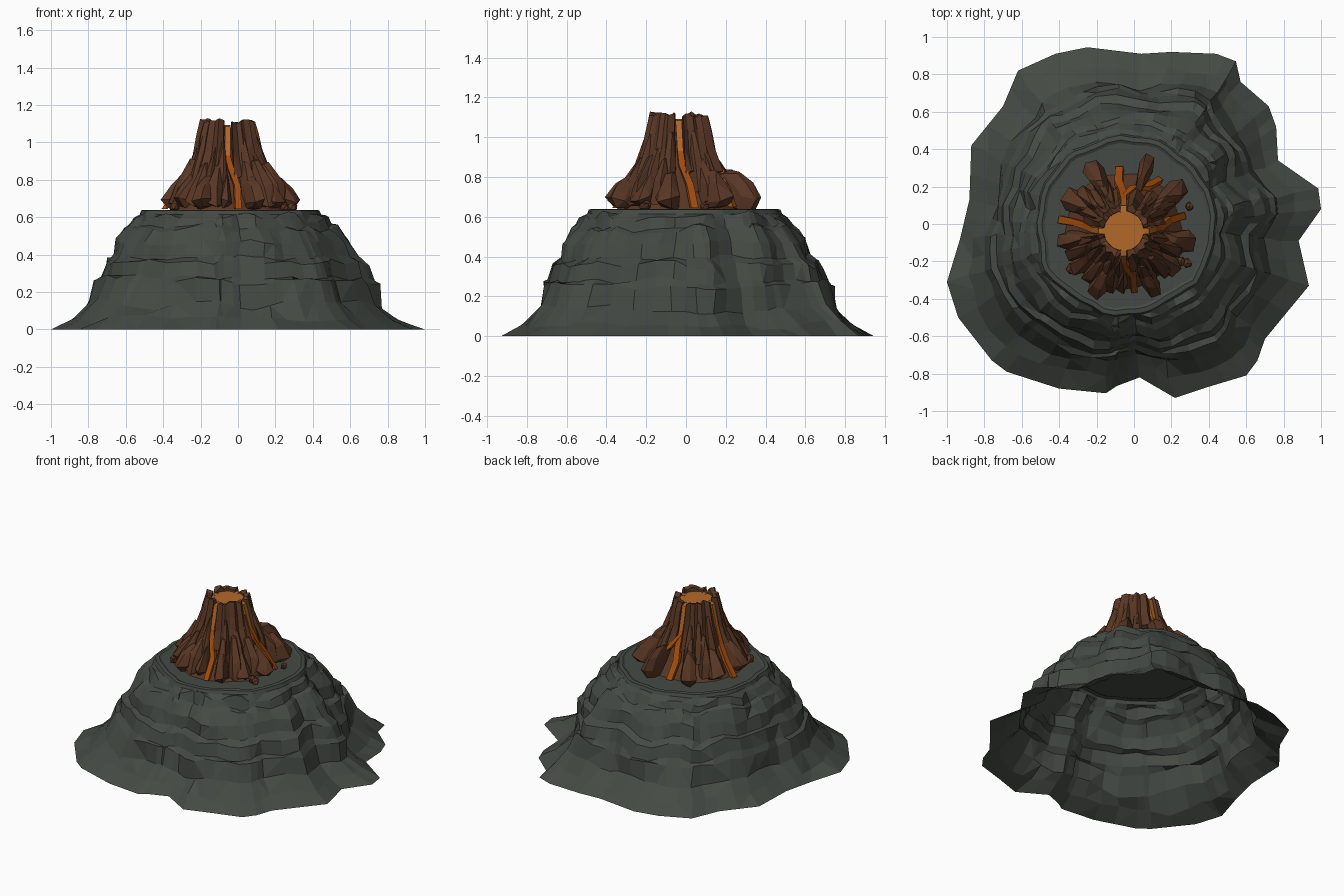
import bpy, bmesh, math, random
from mathutils import Vector, noise

if "Cube" in bpy.data.objects:
    bpy.data.objects.remove(bpy.data.objects["Cube"])

random.seed(7)
CX, CY = -0.055, -0.037          # axis of the inner cone


def material(name, rgb):
    m = bpy.data.materials.new(name)
    m.diffuse_color = (*rgb, 1)
    m.use_nodes = True
    m.node_tree.nodes["Principled BSDF"].inputs["Base Color"].default_value = m.diffuse_color
    return m


STONE = material("grey stone", (0.058, 0.068, 0.058))
ROCK = material("brown rock", (0.100, 0.038, 0.018))
LAVA = material("orange lava", (0.36, 0.072, 0.004))
GLOW = material("bright lava", (0.45, 0.14, 0.022))


def finish(bm, name, *mats):
    bmesh.ops.recalc_face_normals(bm, faces=bm.faces[:])
    me = bpy.data.meshes.new(name)
    bm.to_mesh(me)
    bm.free()
    for m in mats:
        me.materials.append(m)
    ob = bpy.data.objects.new(name, me)
    bpy.context.collection.objects.link(ob)
    return ob


def loft(bm, rings):
    """Bridge equal-length closed rings of points; return the vertex rings."""
    vr = [[bm.verts.new(p) for p in ring] for ring in rings]
    for a, b in zip(vr, vr[1:]):
        n = len(a)
        for i in range(n):
            j = (i + 1) % n
            bm.faces.new((a[i], a[j], b[j], b[i]))
    return vr


def polar(deg, r, z):
    a = math.radians(deg)
    return Vector((CX + r * math.cos(a), CY + r * math.sin(a), z))


# --- terraced mountain base: ragged foot blended up to a round plateau ---
FOOT = [(1.0, .08), (.985, .19), (.77, .34), (.76, .52), (.72, .63), (.57, .76),
        (.545, .87), (.44, .91), (.2, .92), (.04, .91), (-.25, .945), (-.42, .91),
        (-.62, .82), (-.70, .63), (-.87, .42), (-.88, .13), (-.93, -.08), (-1.0, -.31),
        (-.94, -.5), (-.76, -.73), (-.68, -.79), (-.4, -.88), (-.15, -.905),
        (-.09, -.865), (.03, -.82), (.22, -.93), (.4, -.87), (.6, -.81), (.66, -.73),
        (.70, -.615), (.935, -.33), (.88, -.09)]
STEPS = [(1, 0), (.80, .06), (.62, .13), (.55, .25), (.49, .275), (.44, .36), (.35, .39),
         (.30, .47), (.20, .535), (.14, .55), (.09, .60), (.02, .615), (0, .637)]
foot = []
for i, p in enumerate(FOOT):
    a, b = Vector(p), Vector(FOOT[(i + 1) % len(FOOT)])
    foot += [a, a.lerp(b, 0.5)]
pc = Vector((-0.045, -0.005))
rings = []
for k, (f, z) in enumerate(STEPS):
    ring = []
    for p in foot:
        d = (p - pc).normalized()
        q = (pc + d * 0.475).lerp(p, f)
        inner = 0 < k < len(STEPS) - 2
        if inner:                                    # craggy wobble of the ledges
            n1 = noise.noise(Vector((d.x * 4, d.y * 4, z * 5)))
            n2 = noise.noise(Vector((d.x * 3 + 9, d.y * 3, k // 2)))
            q += d * 0.055 * n1 + Vector((-d.y, d.x)) * random.uniform(-.012, .012)
            dz = 0.05 * n2 + random.uniform(-.008, .008)
        else:
            q += d * 0.04 * noise.noise(Vector((d.x * 3, d.y * 3, 2))) * (k > 0)
            dz = 0
        ring.append((q.x, q.y, max(0, min(.632, z + dz)) if inner else z))
    rings.append(ring)
for r, z in ((.450, .640), (.435, .632)):            # low lip round the plateau
    ring = []
    for p in foot:
        d = (p - pc).normalized()
        ring.append((*(pc + d * (r + .04 * noise.noise(Vector((d.x * 3, d.y * 3, 2))))), z))
    rings.append(ring)
bm = bmesh.new()
vr = loft(bm, rings)
bm.faces.new(vr[-1])
bmesh.ops.triangulate(bm, faces=[f for f in bm.faces if len(f.verts) == 4 and
                                 random.random() < .3])
finish(bm, "mountain_base", STONE)

# --- solid core of the cone, hidden behind the crags ---
PROFILE = [(.315, .635), (.25, .72), (.19, .82), (.15, .92), (.125, 1.02), (.11, 1.08)]
bm = bmesh.new()
vr = loft(bm, [[polar(i * 15, r * random.uniform(.96, 1.02), z) for i in range(24)]
               for r, z in PROFILE])
bm.faces.new(vr[-1])
finish(bm, "cone_core", ROCK)

# --- crater rim: four craggy wall sections with a spout between each ---
WALL = [(.104, 1.07), (.106, 1.118), (.138, 1.124), (.158, 1.03), (.178, .94), (.225, .82),
        (.16, .80)]
bm = bmesh.new()
for quarter in range(4):
    cols = []
    for i in range(8):
        a = quarter * 90 + 9 + i * 72 / 7 + random.uniform(-2, 2) * (0 < i < 7)
        bulge = .008 * (-1) ** i + random.uniform(-.006, .006)
        lift = random.uniform(-.022, .006)
        cols.append([polar(a, r + bulge * (j > 1), z + lift * (j in (1, 2)) +
                           random.uniform(-.02, .02) * (2 < j < 6))
                     for j, (r, z) in enumerate(WALL)])
    vr = loft(bm, cols)
    bm.faces.new(vr[0])
    bm.faces.new(vr[-1])
bmesh.ops.triangulate(bm, faces=[f for f in bm.faces if random.random() < .5])
finish(bm, "crater_rim", ROCK)


# --- crags: angular hulls leaning on the core ---
def crag(bm, deg, sections, depth):
    """sections run upward as (outer radius, height, half width)."""
    pts = []
    for r, z, w in sections:
        for side, back in ((-1, .6), (-.6, .08), (.4, 0), (.95, .4), (.8, 1), (-.8, 1)):
            rr = max(.11, r - back * depth) + random.uniform(-.01, .01)
            ang = deg + math.degrees(side * w * random.uniform(.85, 1.1) / r)
            pts.append(polar(ang, rr, max(.636, z + random.uniform(-.018, .018))))
    vs = [bm.verts.new(p) for p in pts]
    bmesh.ops.convex_hull(bm, input=vs)
    for v in vs:                                     # drop points inside the hull
        if v.is_valid and not v.link_faces:
            bm.verts.remove(v)


bm = bmesh.new()
for a in (28, 50, 112, 130, 152, 194, 218, 245, 260, 300, 322, 346):
    top = random.uniform(.95, 1.04)
    crag(bm, a, [(.275, .74, .048), (.235, .84, .042), (.165, top, .018)], .08)
finish(bm, "upper_crags", ROCK)

bm = bmesh.new()
for a in (33, 116, 138, 205, 234, 256, 298, 316, 340):
    crag(bm, a, [(.34, .67, .058), (.31, .77, .05), (.22, random.uniform(.86, .91), .025)], .12)
finish(bm, "middle_crags", ROCK)

bm = bmesh.new()
BOULDERS = [(116, .43, .07), (71, .445, .055), (37, .42, .078), (-10, .40, .075),
            (-37, .37, .065), (-63, .40, .058), (-92, .345, .038), (-115, .40, .062),
            (-142, .36, .065), (-171, .365, .065), (149, .385, .08)]
for a, r, w in BOULDERS:
    crag(bm, a, [(r - .045, .645, w * .8), (r - .005, .69, w),
                 (r - .055, .755, w * .8), (r - .12, .82, w * .45)], .13)
finish(bm, "foot_boulders", ROCK)

# --- loose pebbles on the plateau ---
bm = bmesh.new()
for x, y, r in ((.295, .095, .024), (.285, -.21, .028), (-.335, -.24, .032), (.25, -.2, .03)):
    res = bmesh.ops.create_icosphere(bm, subdivisions=1, radius=r)
    for v in res["verts"]:
        v.co = v.co * random.uniform(.8, 1.1) + Vector((x, y, .635 + r * .7))
finish(bm, "pebbles", ROCK)

# --- lava pool in the crater ---
bm = bmesh.new()
bmesh.ops.create_circle(bm, cap_ends=True, segments=24, radius=.108)
bmesh.ops.translate(bm, verts=bm.verts[:], vec=(CX, CY, 1.09))
finish(bm, "lava_pool", GLOW)

# --- lava streams: (angle, radius, height, half width) ---
STREAMS = [
    [(0, .10, 1.092, .019), (0, .13, 1.085, .019), (3, .168, .93, .018), (5, .203, .86, .02),
     (13, .26, .76, .022), (14, .335, .645, .022)],
    [(90, .10, 1.092, .019), (90, .13, 1.085, .019), (90, .168, .93, .018),
     (92, .22, .83, .024), (96, .27, .75, .026), (94, .34, .645, .025)],
    [(90, .185, .90, .014), (78, .24, .82, .022), (62, .275, .755, .022), (55, .34, .65, .02)],
    [(180, .10, 1.092, .019), (180, .13, 1.085, .019), (178, .168, .93, .018),
     (172, .22, .83, .022), (170, .28, .74, .022), (170, .35, .645, .024)],
    [(270, .10, 1.092, .019), (270, .13, 1.085, .019), (270, .168, .93, .017),
     (275, .203, .86, .02), (282, .25, .77, .02), (280, .33, .645, .02)],
]
bm = bmesh.new()
for path in STREAMS:
    prev = None
    for a, r, z, w in path:
        t = math.degrees(w / r)
        # shallow arched cross-section sunk into the core
        sec = [bm.verts.new(polar(a + s * t, r + o, z))
               for s, o in ((-1, -.02), (-.8, .006), (.8, .006), (1, -.02))]
        if prev:
            for i in range(3):
                f = bm.faces.new((prev[i], sec[i], sec[i + 1], prev[i + 1]))
                f.material_index = 1 if z > .9 else 0
        prev = sec
finish(bm, "lava_streams", LAVA, GLOW)
